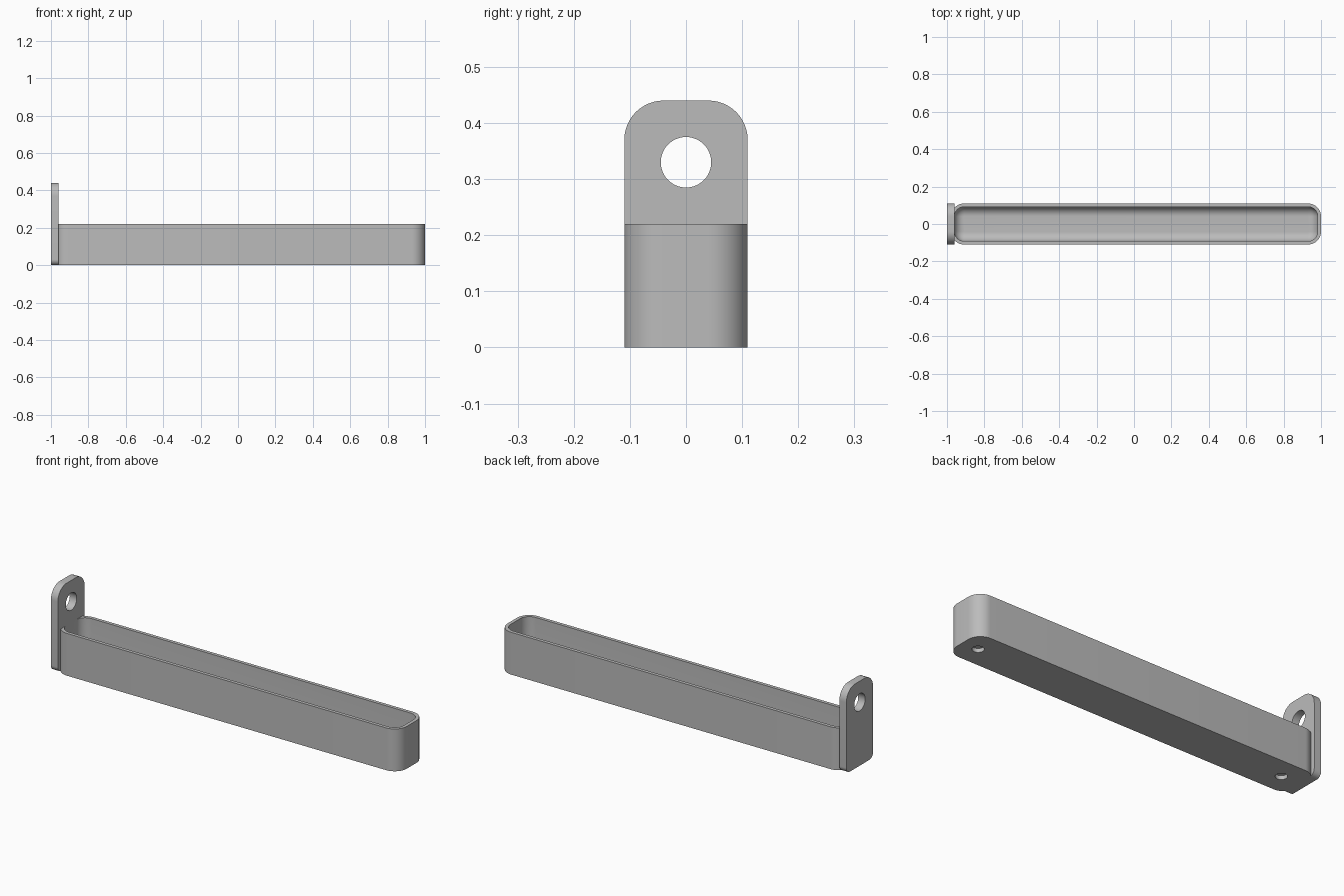
import bpy
import bmesh
from math import sin, cos, pi, radians
from mathutils import Matrix

cube = bpy.data.objects.get("Cube")
if cube:
    bpy.data.objects.remove(cube)

grey = bpy.data.materials.new("plain grey")
grey.use_nodes = True
grey.diffuse_color = (0.5, 0.5, 0.5, 1)
grey.node_tree.nodes["Principled BSDF"].inputs["Base Color"].default_value = (0.5, 0.5, 0.5, 1)

STEPS = 12


def rounded_rect(u0, u1, v0, v1, r_low, r_high):
    """Counter-clockwise outline; r_low rounds the v0 corners, r_high the v1 corners."""
    corners = [(u1 - r_high, v1 - r_high, r_high, 0), (u0 + r_high, v1 - r_high, r_high, 1),
               (u0 + r_low, v0 + r_low, r_low, 2), (u1 - r_low, v0 + r_low, r_low, 3)]
    return [(cu + r * cos(a), cv + r * sin(a))
            for cu, cv, r, q in corners
            for a in [(q + i / STEPS) * pi / 2 for i in range(STEPS + 1)]]


def loft(name, rings):
    """Skin a stack of equal point rings and cap both ends."""
    bm = bmesh.new()
    loops = [[bm.verts.new(p) for p in ring] for ring in rings]
    n = len(loops[0])
    for a, b in zip(loops, loops[1:]):
        for i in range(n):
            j = (i + 1) % n
            bm.faces.new((a[i], a[j], b[j], b[i]))
    bm.faces.new(loops[0][::-1])
    bm.faces.new(loops[-1])
    bmesh.ops.recalc_face_normals(bm, faces=bm.faces)
    mesh = bpy.data.meshes.new(name)
    bm.to_mesh(mesh)
    bm.free()
    mesh.materials.append(grey)
    obj = bpy.data.objects.new(name, mesh)
    bpy.context.collection.objects.link(obj)
    return obj


def drill(obj, centre, radius, depth, turn=Matrix()):
    """Cut a round hole through obj and discard the cutter."""
    bm = bmesh.new()
    bmesh.ops.create_cone(bm, cap_ends=True, segments=48, radius1=radius, radius2=radius,
                          depth=depth, matrix=Matrix.Translation(centre) @ turn)
    mesh = bpy.data.meshes.new("hole_cutter")
    bm.to_mesh(mesh)
    bm.free()
    mesh.materials.append(grey)
    cutter = bpy.data.objects.new("hole_cutter", mesh)
    cutter.hide_render = True
    bpy.context.collection.objects.link(cutter)
    mod = obj.modifiers.new("hole", "BOOLEAN")
    mod.operation = "DIFFERENCE"
    mod.solver = "EXACT"
    mod.object = cutter
    bpy.context.view_layer.objects.active = obj
    bpy.ops.object.modifier_apply(modifier=mod.name)
    bpy.data.objects.remove(cutter)


def smooth(obj):
    bpy.ops.object.select_all(action="DESELECT")
    obj.select_set(True)
    bpy.context.view_layer.objects.active = obj
    bpy.ops.object.shade_smooth_by_angle(angle=radians(30))


# Tray: outer wall, rim, inner wall, then a rounded transition into the floor
X0, X1, HALF, TOP = -0.978, 1.0, 0.11, 0.22
CORNER, WALL, FLOOR, FILLET = 0.07, 0.018, 0.03, 0.05


def tray_ring(inset, z):
    r = CORNER - inset
    outline = rounded_rect(X0 + inset, X1 - inset, inset - HALF, HALF - inset, r, r)
    return [(x, y, z) for x, y in outline]


rings = [tray_ring(0, 0), tray_ring(0, TOP), tray_ring(WALL, TOP)]
for k in range(STEPS + 1):
    a = k / STEPS * pi / 2
    rings.append(tray_ring(WALL + FILLET * (1 - cos(a)), FLOOR + FILLET * (1 - sin(a))))
tray = loft("tray", rings)

# Blind mounting holes under both ends
for x in (-0.86, 0.91):
    drill(tray, (x, 0, 0), 0.028, 0.04)
smooth(tray)

# Upright hanging tab with a hole
outline = rounded_rect(-HALF, HALF, 0, 0.44, 0.03, CORNER)
tab = loft("hanging_tab", [[(x, y, z) for y, z in outline] for x in (-1.0, -0.96)])
drill(tab, (-0.98, 0, 0.33), 0.045, 0.2, Matrix.Rotation(pi / 2, 4, "Y"))
smooth(tab)
